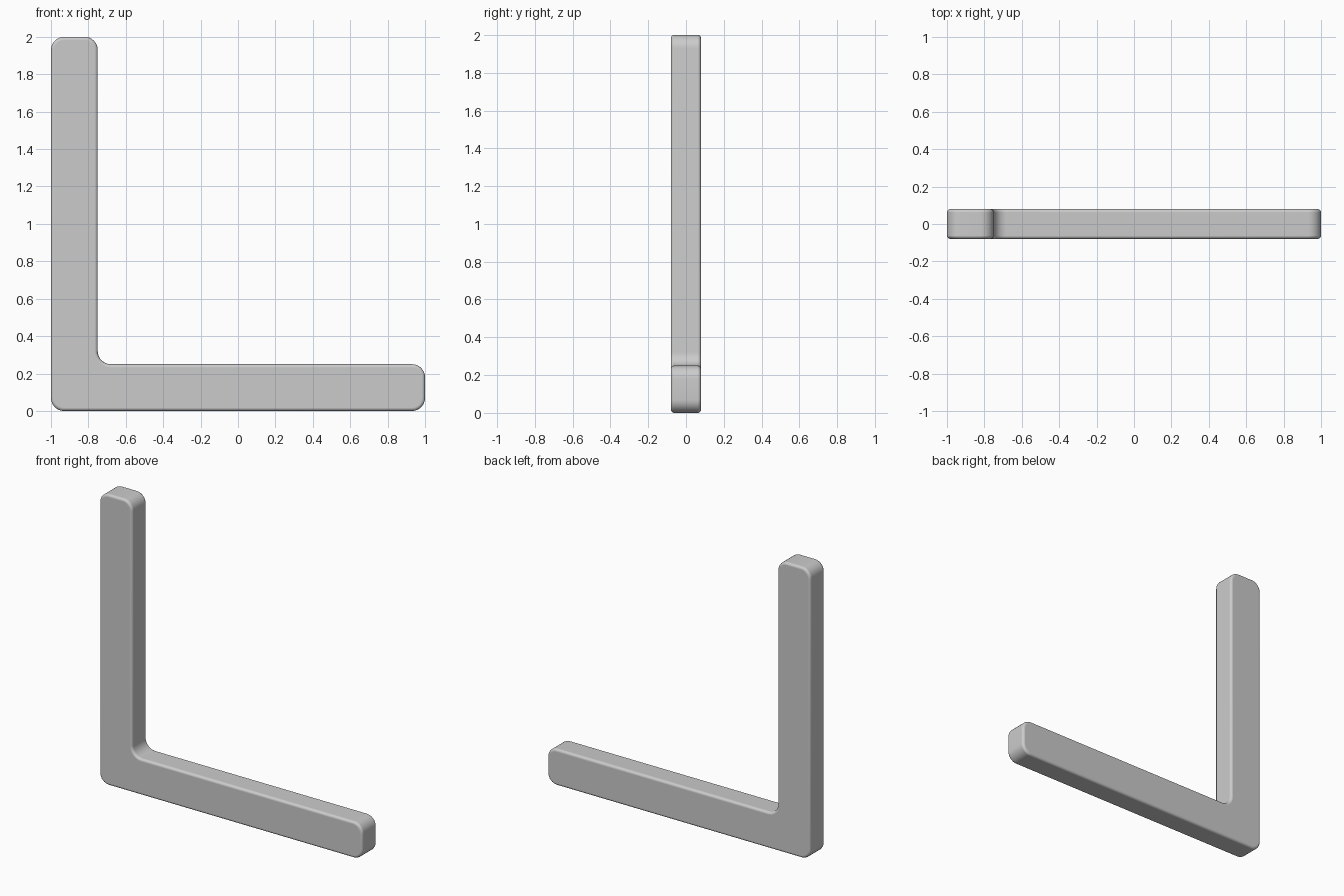
import bpy, bmesh, math
from mathutils import Vector

if "Cube" in bpy.data.objects:
    bpy.data.objects.remove(bpy.data.objects["Cube"])

HALF_DEPTH = 0.08
ARM = 0.25          # width of both arms
RADIUS = 0.07       # corner rounding in the front profile
RIM = 0.018         # small rounding along front and back rims


def rounded_profile(corners, radius, segments=8):
    """Replace every right-angled corner with an arc."""
    points = []
    for i, c in enumerate(corners):
        p = Vector(c)
        a = (Vector(corners[i - 1]) - p).normalized()
        b = (Vector(corners[(i + 1) % len(corners)]) - p).normalized()
        centre = p + (a + b) * radius
        for s in range(segments + 1):
            t = math.pi / 2 * s / segments
            points.append(centre - b * radius * math.cos(t) - a * radius * math.sin(t))
    return points


# L-shaped profile, extruded through its depth
corners = [(-1, 0), (1, 0), (1, ARM), (-1 + ARM, ARM), (-1 + ARM, 2), (-1, 2)]
bm = bmesh.new()
face = bm.faces.new([bm.verts.new((p.x, -HALF_DEPTH, p.y))
                     for p in rounded_profile(corners, RADIUS)])
ext = bmesh.ops.extrude_face_region(bm, geom=[face], use_keep_orig=True)
bmesh.ops.translate(bm, vec=(0, 2 * HALF_DEPTH, 0),
                    verts=[g for g in ext["geom"] if isinstance(g, bmesh.types.BMVert)])
bmesh.ops.recalc_face_normals(bm, faces=bm.faces[:])
mesh = bpy.data.meshes.new("corner_bracket")
bm.to_mesh(mesh)
bm.free()
bracket = bpy.data.objects.new("corner_bracket", mesh)
bpy.context.collection.objects.link(bracket)

# Softened rims on front and back
bevel = bracket.modifiers.new("rim_rounding", "BEVEL")
bevel.width = RIM
bevel.segments = 4
bevel.limit_method = "ANGLE"
bevel.angle_limit = math.radians(40)
bevel.use_clamp_overlap = False
bevel.harden_normals = True

bpy.context.view_layer.objects.active = bracket
bracket.select_set(True)
bpy.ops.object.shade_smooth_by_angle(angle=math.radians(40))
